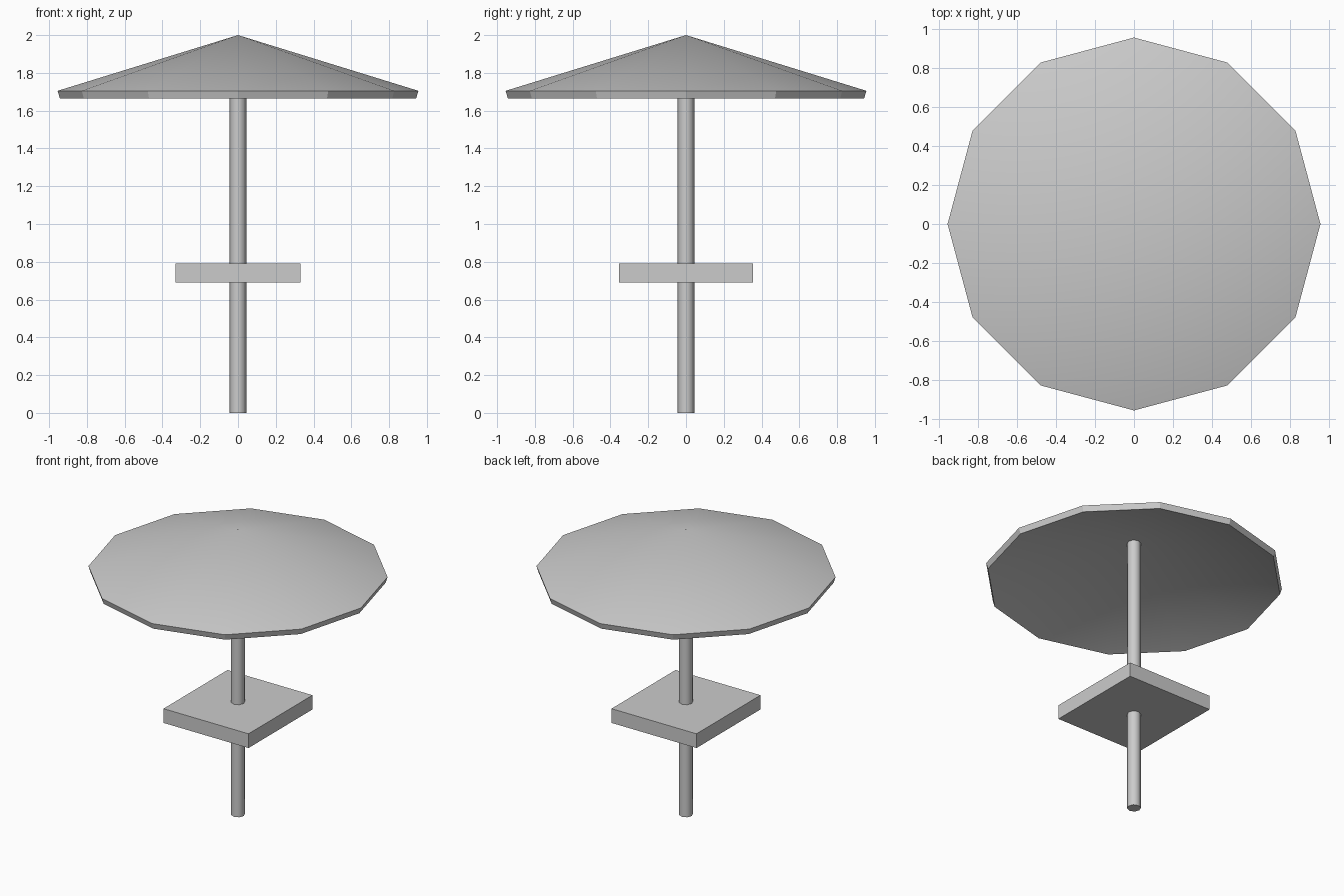
import bpy
import bmesh
import math

cube = bpy.data.objects.get("Cube")
if cube:
    bpy.data.objects.remove(cube, do_unlink=True)

GREY = (0.6, 0.6, 0.6, 1.0)
mat = bpy.data.materials.new("plain_grey")
mat.use_nodes = True
mat.diffuse_color = GREY
mat.node_tree.nodes["Principled BSDF"].inputs["Base Color"].default_value = GREY


def finish(obj, name, angle=None):
    obj.name = name
    obj.data.materials.append(mat)
    if angle:
        bpy.ops.object.shade_smooth_by_angle(angle=math.radians(angle))


# Pole
bpy.ops.mesh.primitive_cylinder_add(vertices=8, radius=0.044, depth=1.97,
                                    location=(0, 0, 0.985))
finish(bpy.context.object, "pole", 50)

# Table top
bpy.ops.mesh.primitive_cube_add(size=1, location=(0, 0, 0.74))
table = bpy.context.object
table.scale = (0.66, 0.71, 0.1)
finish(table, "table_top")

# Canopy: a thin twelve-sided cone shell with a hollow underside
SIDES = 12


def ring(bm, radius, z):
    return [bm.verts.new((radius * math.cos(math.tau * i / SIDES),
                          radius * math.sin(math.tau * i / SIDES), z))
            for i in range(SIDES)]


bm = bmesh.new()
outer, inner = ring(bm, 0.955, 1.705), ring(bm, 0.943, 1.665)
peak, hollow = bm.verts.new((0, 0, 2)), bm.verts.new((0, 0, 1.958))
for i in range(SIDES):
    j = (i + 1) % SIDES
    bm.faces.new((outer[i], outer[j], peak))
    bm.faces.new((inner[j], inner[i], hollow))
    bm.faces.new((inner[i], inner[j], outer[j], outer[i]))
mesh = bpy.data.meshes.new("canopy")
bm.to_mesh(mesh)
bm.free()
canopy = bpy.data.objects.new("canopy", mesh)
bpy.context.collection.objects.link(canopy)
bpy.ops.object.select_all(action='DESELECT')
canopy.select_set(True)
bpy.context.view_layer.objects.active = canopy
finish(canopy, "canopy", 25)
